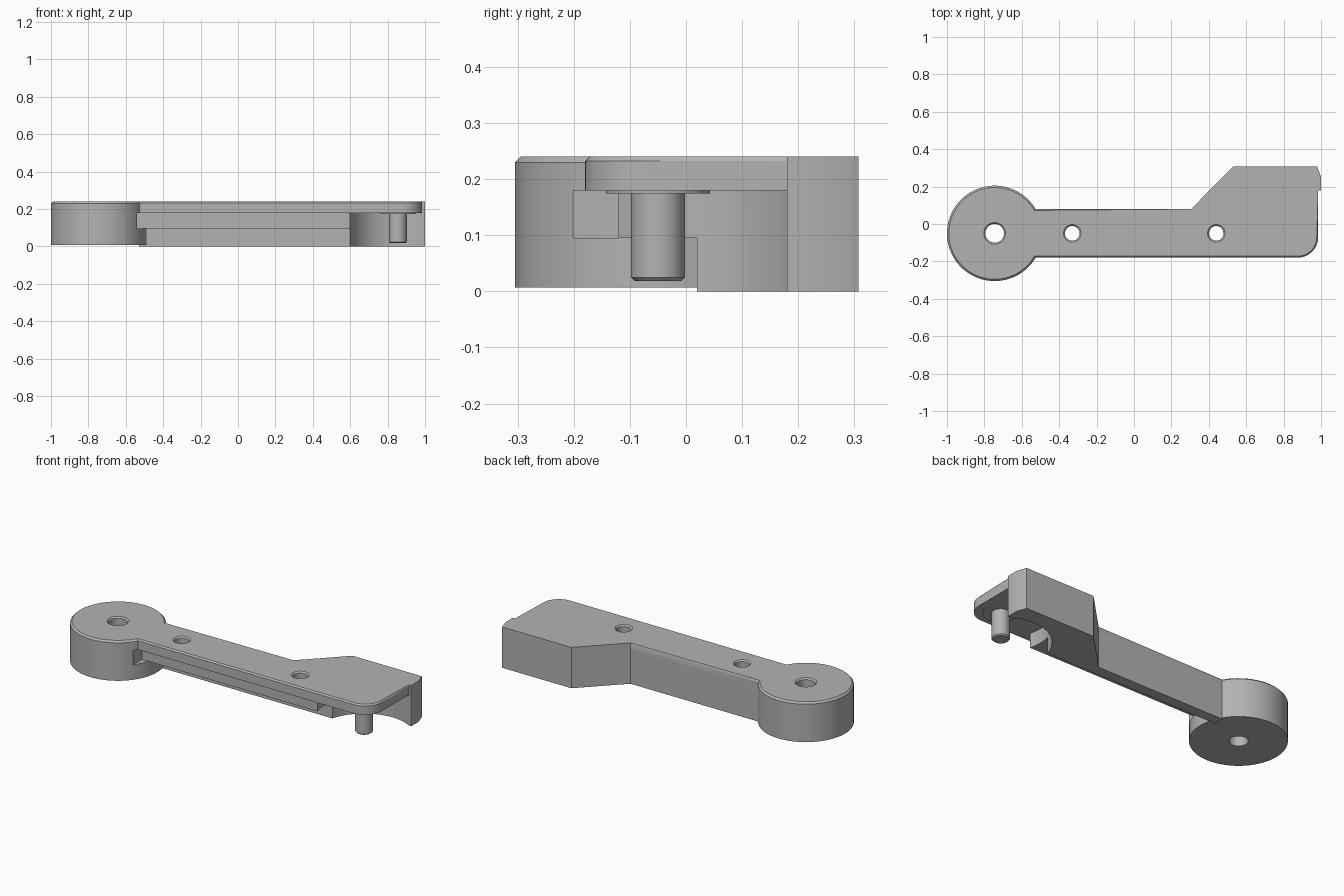
import bpy, bmesh, math

cube = bpy.data.objects.get("Cube")
if cube:
    bpy.data.objects.remove(cube, do_unlink=True)

grey = bpy.data.materials.new("plain grey")
grey.use_nodes = True
colour = (0.45, 0.45, 0.45, 1)
grey.diffuse_color = colour
grey.node_tree.nodes["Principled BSDF"].inputs["Base Color"].default_value = colour

TOP, UNDER, AXIS = 0.24, 0.18, -0.05


def prism(name, outline, z0, z1, chamfer=0.0, chamfer_rule=None):
    """Extrude an outline upward, chamfering the edges chosen by the rule."""
    bm = bmesh.new()
    base = bm.faces.new([bm.verts.new((x, y, z0)) for x, y in outline])
    ext = bmesh.ops.extrude_face_region(bm, geom=[base])["geom"]
    for v in ext:
        if isinstance(v, bmesh.types.BMVert):
            v.co.z = z1
    bmesh.ops.recalc_face_normals(bm, faces=bm.faces)
    if chamfer:
        chosen = []
        for e in bm.edges:
            a, b = e.verts
            if abs(a.co.z - b.co.z) < 1e-5 and chamfer_rule((a.co + b.co) / 2):
                chosen.append(e)
        bmesh.ops.bevel(bm, geom=chosen, offset=chamfer, segments=1,
                        affect='EDGES', clamp_overlap=True)
    mesh = bpy.data.meshes.new(name)
    bm.to_mesh(mesh)
    bm.free()
    mesh.materials.append(grey)
    ob = bpy.data.objects.new(name, mesh)
    bpy.context.collection.objects.link(ob)
    return ob


def box(name, x0, x1, y0, y1, z0, z1):
    return prism(name, [(x0, y0), (x1, y0), (x1, y1), (x0, y1)], z0, z1)


def arc(cx, cy, r, start, end, steps):
    return [(cx + r * math.cos(math.radians(start + (end - start) * i / steps)),
             cy + r * math.sin(math.radians(start + (end - start) * i / steps)))
            for i in range(steps + 1)]


def disc(name, cx, r, z0, z1, chamfer=0.0, rule=None, sides=96):
    return prism(name, arc(cx, AXIS, r, 0, 360, sides)[:-1], z0, z1, chamfer, rule)


def combine(target, other, operation):
    """Join or cut with another solid, then discard it."""
    mod = target.modifiers.new("solid", 'BOOLEAN')
    mod.operation = operation
    mod.solver = 'EXACT'
    mod.object = other
    bpy.context.view_layer.objects.active = target
    bpy.ops.object.modifier_apply(modifier=mod.name)
    bpy.data.objects.remove(other, do_unlink=True)


def smooth(ob):
    bpy.ops.object.select_all(action='DESELECT')
    ob.select_set(True)
    bpy.context.view_layer.objects.active = ob
    bpy.ops.object.shade_smooth_by_angle(angle=math.radians(25))


# Round hub with a small clearance notch beside the arm
hub = disc("lever_arm", -0.745, 0.255, 0.007, TOP, 0.01, lambda m: m.z > 0.2)
combine(hub, box("notch_cutter", -0.54, -0.4, -0.22, -0.12, 0.095, UNDER), 'DIFFERENCE')

# Shared outline of the widened end
end_back = [(0.985, 0.18), (1.0, 0.18), (1.0, 0.25), (0.98, 0.307),
            (0.53, 0.307), (0.305, 0.08)]

# Top plate with one rounded corner
plate = prism("top_plate",
              [(-0.6, -0.18)] + arc(0.875, -0.07, 0.11, -90, 0, 12)
              + end_back + [(-0.6, 0.08)],
              UNDER, TOP, 0.008,
              lambda m: m.z > 0.2 and m.y < 0.1 and m.x > -0.59)

# End block, middle web and lower rail beneath the plate
block = prism("end_block", [(0.305, 0.02), (0.985, 0.02)] + end_back, 0, 0.2)
web = box("web", -0.6, 0.75, -0.12, 0.08, 0.095, 0.2)
rail = box("rail", -0.53, 0.65, 0.02, 0.08, 0, 0.2)
combine(block, web, 'UNION')
combine(block, rail, 'UNION')

# Round clearance under the free end
combine(block, disc("clearance_cutter", 0.855, 0.265, -0.1, UNDER), 'DIFFERENCE')

arm = hub
combine(arm, plate, 'UNION')
combine(arm, block, 'UNION')

# Bores with a countersunk rim
for x, r in ((-0.745, 0.05), (-0.33, 0.039), (0.44, 0.039)):
    combine(arm, disc("bore_cutter", x, r, -0.1, 0.4, sides=48), 'DIFFERENCE')
    rim = disc("rim_cutter", x, r + 0.016, TOP - 0.008, TOP + 0.008, sides=48)
    for v in rim.data.vertices:
        if v.co.z < TOP:
            v.co.x = x + (v.co.x - x) * r / (r + 0.016)
            v.co.y = AXIS + (v.co.y - AXIS) * r / (r + 0.016)
    combine(arm, rim, 'DIFFERENCE')
smooth(arm)

# Pin and its shallow boss under the free end
smooth(disc("pin", 0.855, 0.048, 0.018, 0.2, 0.007, lambda m: m.z < 0.1, sides=48))
smooth(disc("pin_boss", 0.855, 0.093, 0.174, 0.19, sides=64))
